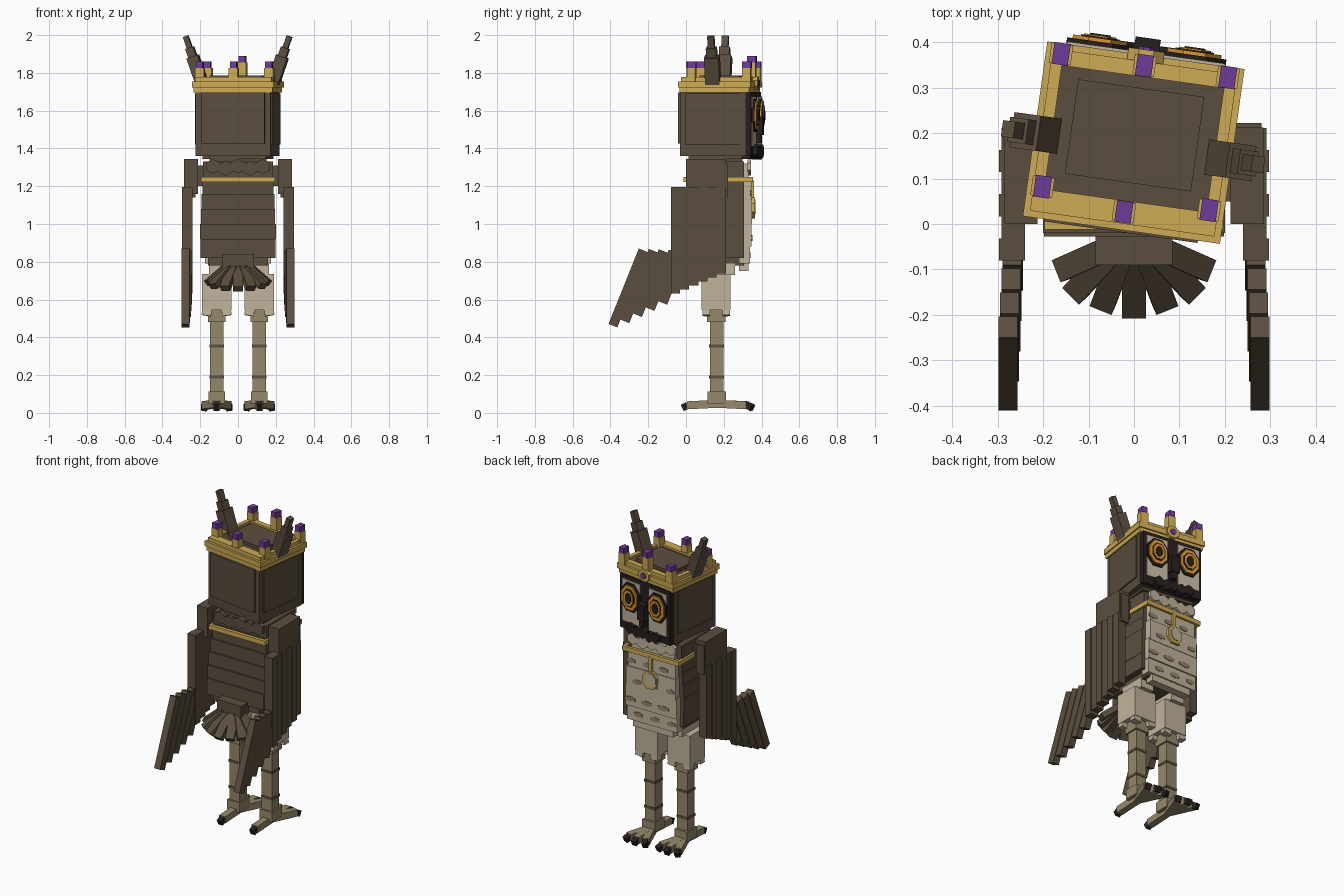
import bpy, math, random
from mathutils import Matrix, Vector

random.seed(4)
if "Cube" in bpy.data.objects:
    bpy.data.objects.remove(bpy.data.objects["Cube"])


def material(name, rgb):
    """Flat material from display-space values."""
    lin = [c / 12.92 if c < 0.04 else ((c + 0.055) / 1.055) ** 2.4 for c in rgb]
    m = bpy.data.materials.new(name)
    m.use_nodes = True
    m.diffuse_color = (*lin, 1)
    m.node_tree.nodes["Principled BSDF"].inputs["Base Color"].default_value = (*lin, 1)
    return m


BROWN = material("feather brown", (0.355, 0.305, 0.245))
BLACK = material("near black", (0.15, 0.12, 0.115))
CREAM = material("cream", (0.755, 0.705, 0.61))
PATCH = material("belly patch tan", (0.58, 0.52, 0.42))
TAN = material("leg tan", (0.585, 0.535, 0.42))
BAND = material("leg band", (0.36, 0.32, 0.25))
GOLD = material("gold", (0.81, 0.67, 0.33))
ORANGE = material("eye orange", (0.85, 0.59, 0.17))
PURPLE = material("purple gem", (0.43, 0.23, 0.60))

WORLD = Matrix.Identity(4)
HEAD = Matrix.Translation((0, 0.185, 0)) @ Matrix.Rotation(math.radians(-8), 4, 'Z')
Q = [(0, 3, 2, 1), (4, 5, 6, 7), (0, 1, 5, 4), (1, 2, 6, 5), (2, 3, 7, 6), (3, 0, 4, 7)]


def mesh(name, verts, faces, mat, frame):
    me = bpy.data.meshes.new(name)
    me.from_pydata([frame @ Vector(v) for v in verts], [], faces)
    me.materials.append(mat)
    me.update()
    ob = bpy.data.objects.new(name, me)
    bpy.context.collection.objects.link(ob)
    return ob


def box(name, x, y, z, mat, frame=WORLD):
    """Box from (min, max) ranges."""
    x, y, z = sorted(x), sorted(y), sorted(z)
    v = [(x[i], y[j], z[k]) for k in (0, 1) for i, j in ((0, 0), (1, 0), (1, 1), (0, 1))]
    return mesh(name, v, Q, mat, frame)


def beam(name, a, b, side, w, t, mat, frame=WORLD):
    """Bar from a to b, w wide along side and t thick."""
    a, b, side = Vector(a), Vector(b), Vector(side)
    d = (b - a).normalized()
    side = (side - d * side.dot(d)).normalized()
    m = Matrix((side, d.cross(side), d)).transposed().to_4x4()
    m.translation = a
    return box(name, (-w / 2, w / 2), (-t / 2, t / 2), (0, (b - a).length), mat, frame @ m)


def disc(name, x, z, rx, rz, y0, y1, mat, frame=WORLD, n=8):
    """Prism facing along y."""
    ang = [math.tau * (i + 0.5) / n for i in range(n)]
    k = 1 / math.cos(math.pi / n)
    v = [(x + rx * k * math.cos(a), y, z + rz * k * math.sin(a)) for y in (y0, y1) for a in ang]
    f = [tuple(range(n)), tuple(range(2 * n - 1, n - 1, -1))]
    f += [(i, i + n, (i + 1) % n + n, (i + 1) % n) for i in range(n)]
    return mesh(name, v, f, mat, frame)


# Torso: stacked brown rows, each stepping out a little down the back
ROWS = [(1.25, 1.33, 0.185, 0.02), (1.16, 1.25, 0.187, 0.012), (1.08, 1.16, 0.192, 0.0),
        (1.00, 1.08, 0.197, -0.01), (0.92, 1.00, 0.20, -0.02), (0.82, 0.92, 0.198, -0.028),
        (0.78, 0.82, 0.16, -0.015)]
for z0, z1, hx, yb in ROWS:
    box("torso_row", (-hx, hx), (yb, 0.308), (z0, z1), BROWN)
box("neck", (-0.15, 0.15), (0.04, 0.30), (1.32, 1.37), BROWN)

# Belly: overlapping cream layers with tan patches
BELLY = [(1.23, 1.32, 0.15, 0.33), (1.12, 1.24, 0.165, 0.342), (1.00, 1.13, 0.172, 0.35),
         (0.88, 1.01, 0.178, 0.347), (0.79, 0.89, 0.175, 0.338), (0.75, 0.80, 0.14, 0.33)]
for i, (z0, z1, hx, yf) in enumerate(BELLY):
    box("belly_layer", (-hx, hx), (0.28, yf), (z0, z1), CREAM)
    for k in range(3 if 0 < i < 5 else 0):
        cx = (k - 1) * 0.115 + (0.03 if i % 2 else -0.02)
        w = random.uniform(0.025, 0.04)
        disc("belly_patch", cx, z0 + 0.045, w, 0.014, yf - 0.002, yf + 0.004, PATCH, n=6)

# Neck ruff of pointed feathers, back and front
for k in range(-2, 3):
    x = k * 0.066
    z = 1.305 - 0.01 * (k % 2)
    disc("ruff_feather_back", x, z, 0.038, 0.034, 0.003, 0.03, BROWN, n=6)
    disc("ruff_feather_front", x, z, 0.034, 0.032, 0.325, 0.345, CREAM, n=6)

# Necklace and pendant
for y in ((-0.012, 0.008), (0.338, 0.356)):
    box("necklace", (-0.197, 0.197), y, (1.222, 1.25), GOLD)
for s in (-1, 1):
    box("necklace_side", (s * 0.18, s * 0.197), (-0.01, 0.35), (1.222, 1.25), GOLD)
box("pendant_chain", (-0.01, 0.01), (0.345, 0.36), (1.12, 1.23), GOLD)
disc("pendant_rim", 0, 1.085, 0.05, 0.055, 0.345, 0.364, GOLD)
disc("pendant_face", -0.008, 1.09, 0.036, 0.04, 0.36, 0.369, CREAM)

# Tail fan
box("tail_base", (-0.085, 0.085), (-0.09, -0.01), (0.77, 0.84), BROWN)
for k in range(-3, 4):
    a = math.radians(k * 24)
    r = 0.19 - 0.008 * (k % 2)
    tip = (math.sin(a) * r * 0.93, -0.06 - math.cos(a) * r * 0.72, 0.70 - 0.045 * math.cos(a))
    beam("tail_feather", (math.sin(a) * 0.05, -0.05, 0.785), tip, (math.cos(a), math.sin(a), 0),
         0.052, 0.035, BROWN)

for s in (-1, 1):
    # Wing: shoulder, pleated feathers with stepped ends, swept flight feathers
    box("wing_shoulder", (s * 0.212, s * 0.285), (0.0, 0.212), (1.16, 1.345), BROWN)
    box("wing_shoulder_front", (s * 0.225, s * 0.28), (0.19, 0.222), (1.14, 1.32), BROWN)
    box("wing_root", (s * 0.18, s * 0.23), (0.05, 0.19), (1.20, 1.31), BROWN)
    for k in range(6):
        y0 = -0.08 + k * 0.0485
        out = 0.297 - 0.005 * (k % 2)
        box("wing_feather", (s * 0.24, s * out), (y0, y0 + 0.0485), (0.632 + k * 0.021, 1.195), BROWN)
    d, p = Vector((0, -0.372, -0.928)), Vector((0, 0.928, -0.372))
    for k, length in enumerate((0.43, 0.385, 0.33, 0.275, 0.22)):
        c = Vector((s * (0.277 - 0.003 * k), -0.25, 0.87)) + p * (0.05 * k + 0.025)
        beam("flight_feather", c - d * 0.018 * k, c + d * length, p, 0.05, 0.042, BROWN)

    # Leg: thigh, cuff, shank and bands
    cx = s * 0.113
    box("thigh", (cx - 0.078, cx + 0.078), (0.083, 0.235), (0.545, 0.735), CREAM)
    box("thigh_top", (cx - 0.04, cx + 0.05), (0.09, 0.26), (0.73, 0.79), CREAM)
    for dx, dy in ((-1, -1), (1, -1), (-1, 1), (1, 1)):
        beam("thigh_cuff", (cx + dx * 0.045, 0.16 + dy * 0.05, 0.58),
             (cx + dx * 0.055, 0.16 + dy * 0.053, 0.515), (1, 0, 0), 0.05, 0.04, CREAM)
    box("knee", (cx - 0.047, cx + 0.047), (0.11, 0.21), (0.48, 0.55), TAN)
    box("shank", (cx - 0.036, cx + 0.036), (0.126, 0.198), (0.08, 0.49), TAN)
    for z in (0.19, 0.355):
        box("leg_band", (cx - 0.039, cx + 0.039), (0.123, 0.201), (z - 0.008, z + 0.008), BAND)
    box("ankle", (cx - 0.044, cx + 0.044), (0.115, 0.212), (0.05, 0.112), TAN)
    # Toes: three toward the face side, one behind, each ending in a claw
    for tx, ty in ((-0.06, 0.325), (0, 0.335), (0.06, 0.325), (0, 0.005)):
        a, b = Vector((cx, 0.165, 0.048)), Vector((cx + tx, ty, 0.04))
        beam("toe", a, b, (1, 0, 0), 0.042, 0.042, TAN)
        u = (b - a).normalized()
        beam("claw", b - u * 0.004, b + u * 0.025 + Vector((0, 0, -0.013)), (1, 0, 0), 0.032, 0.036, BLACK)

    # Ear tuft in three tapering pieces
    for r0, r1, w in ((0.0, 0.15, 0.078), (0.12, 0.20, 0.055), (0.18, 0.265, 0.036)):
        lean = Vector((s * 0.33, 0, 0.94))
        o = Vector((s * 0.19, -0.015, 1.745))
        beam("ear_tuft", o + lean * r0, o + lean * r1, (0, 1, 0), w, w * 0.8, BROWN, HEAD)

    # Head side panel, face patch and layered eye
    box("head_side_panel", (s * 0.19, s * 0.208), (-0.16, 0.13), (1.42, 1.69), BROWN, HEAD)
    box("face_patch", (s * 0.035, s * 0.175), (0.18, 0.194), (1.41, 1.675), CREAM, HEAD)
    ex = s * 0.105
    for nm, rx, rz, y, m in (("outline", 0.072, 0.088, 0.203, BLACK), ("ring", 0.06, 0.075, 0.211, ORANGE),
                             ("inner_line", 0.043, 0.055, 0.214, BLACK), ("iris", 0.036, 0.047, 0.217, ORANGE),
                             ("pupil", 0.023, 0.032, 0.22, BLACK)):
        disc("eye_" + nm, ex, 1.575, rx, rz, 0.185, y, m, HEAD)

# Head block, back panel and top
box("head", (-0.2, 0.2), (-0.19, 0.16), (1.36, 1.72), BROWN, HEAD)
box("head_back_panel", (-0.17, 0.17), (-0.205, -0.18), (1.425, 1.695), BROWN, HEAD)
box("head_under", (-0.17, 0.17), (-0.15, 0.14), (1.345, 1.37), BROWN, HEAD)
box("head_top", (-0.182, 0.182), (-0.135, 0.14), (1.70, 1.765), BROWN, HEAD)
box("head_top_plate", (-0.14, 0.14), (-0.095, 0.115), (1.76, 1.785), BROWN, HEAD)

# Face frame, beak and chin feathers
box("face_frame", (-0.195, 0.195), (0.15, 0.188), (1.36, 1.70), BLACK, HEAD)
box("beak", (-0.028, 0.028), (0.18, 0.226), (1.47, 1.57), BLACK, HEAD)
box("beak_tip", (-0.018, 0.018), (0.18, 0.218), (1.43, 1.48), BLACK, HEAD)
for k in range(-2, 3):
    disc("chin_feather", k * 0.05, 1.385 - 0.008 * (k % 2), 0.027, 0.03, 0.17, 0.212, BLACK, HEAD, 6)

# Crown: two stacked bands, posts and gems
for e, z0, z1 in ((0.0, 1.695, 1.722), (0.008, 1.722, 1.755), (-0.006, 1.755, 1.778)):
    x, yb, yf = 0.211 + e, -0.192 - e, 0.18 + e
    box("crown_back", (-x, x), (yb, -0.135), (z0, z1), GOLD, HEAD)
    box("crown_front", (-x, x), (0.14, yf), (z0, z1), GOLD, HEAD)
    for s in (-1, 1):
        box("crown_side", (s * 0.18, s * x), (yb, yf), (z0, z1), GOLD, HEAD)
for x in (-0.185, 0, 0.185):
    for y in (-0.16, 0.165):
        yy = y + (0.03 if x and y < 0 else 0)
        top = 1.86 if (x == 0 and y > 0) else 1.83
        box("crown_post", (x - 0.024, x + 0.024), (yy - 0.022, yy + 0.022), (1.75, top - 0.005), GOLD, HEAD)
        box("crown_gem", (x - 0.018, x + 0.018), (yy - 0.024, yy + 0.024), (top - 0.005, top + 0.03), PURPLE, HEAD)
disc("crown_medallion", 0, 1.745, 0.04, 0.036, 0.17, 0.20, GOLD, HEAD)
disc("medallion_gem", 0, 1.745, 0.018, 0.018, 0.19, 0.206, PURPLE, HEAD)
